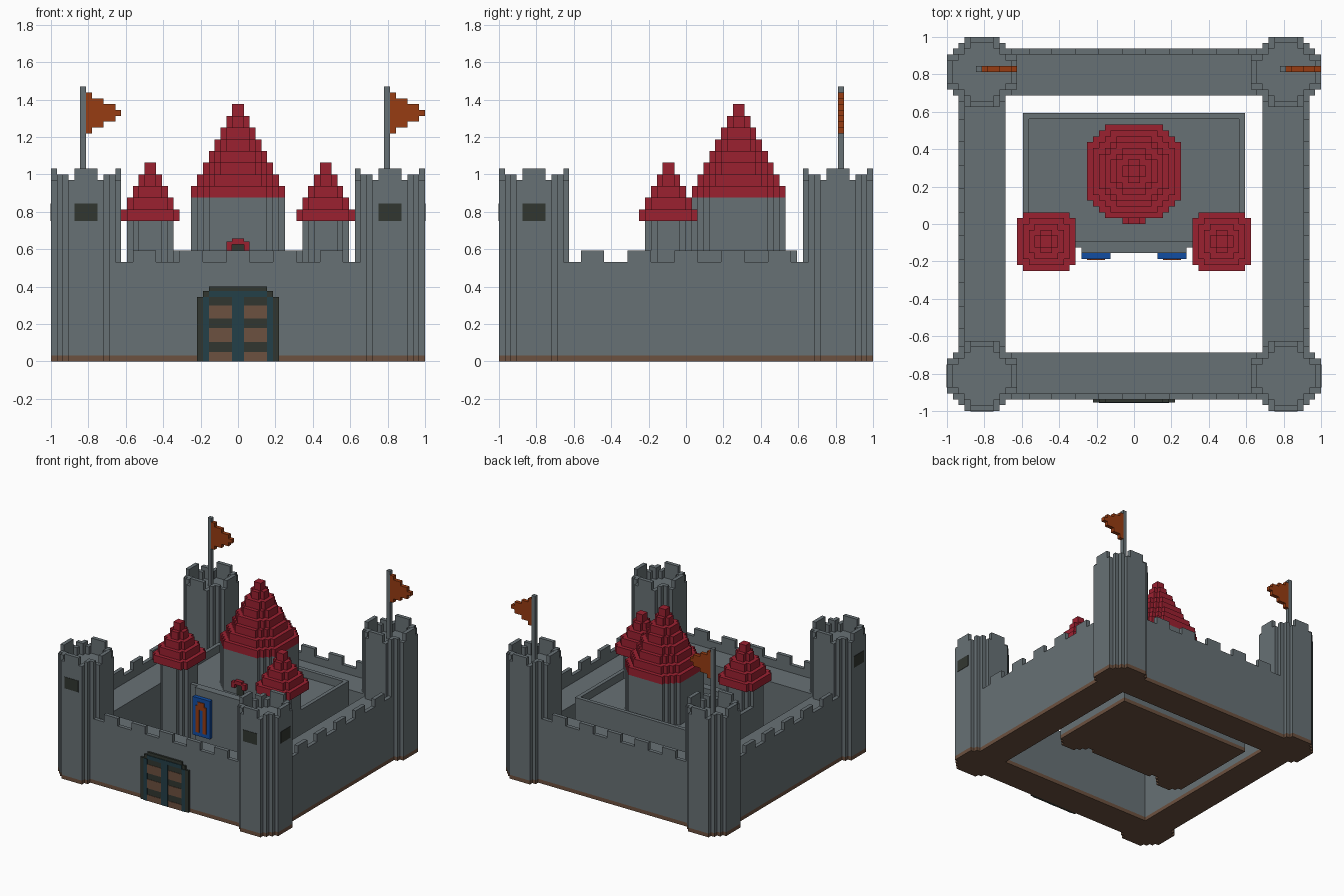
import bpy, bmesh

if "Cube" in bpy.data.objects:
    bpy.data.objects.remove(bpy.data.objects["Cube"])

V = 1 / 32  # size of one building block; all measures below are in blocks


def material(name, rgb):
    m = bpy.data.materials.new(name)
    m.use_nodes = True
    m.diffuse_color = (*rgb, 1)
    m.node_tree.nodes["Principled BSDF"].inputs["Base Color"].default_value = (*rgb, 1)
    return m


STONE = material("grey stone", (0.137, 0.165, 0.178))
RED = material("red roof", (0.33, 0.015, 0.030))
ORANGE = material("orange cloth", (0.31, 0.045, 0.006))
BROWN = material("brown wood", (0.150, 0.082, 0.050))
DARK = material("dark green iron", (0.031, 0.037, 0.030))
TEAL = material("teal trim", (0.017, 0.050, 0.065))
BLUE = material("blue cloth", (0.006, 0.075, 0.36))


def finish(name, bm, mat):
    bmesh.ops.recalc_face_normals(bm, faces=bm.faces)
    bmesh.ops.scale(bm, vec=(V, V, V), verts=bm.verts)
    me = bpy.data.meshes.new(name)
    bm.to_mesh(me)
    bm.free()
    me.materials.append(mat)
    ob = bpy.data.objects.new(name, me)
    bpy.context.collection.objects.link(ob)
    return ob


def boxes(name, mat, *spans):
    """One object from boxes given as (x0, x1, y0, y1, z0, z1)."""
    bm = bmesh.new()
    for x0, x1, y0, y1, z0, z1 in spans:
        vs = bmesh.ops.create_cube(bm, size=1)["verts"]
        for v in vs:
            v.co = (x0 if v.co.x < 0 else x1, y0 if v.co.y < 0 else y1,
                    z0 if v.co.z < 0 else z1)
    return finish(name, bm, mat)


def stepped(cx, cy, h, cut):
    """Square outline of half size h whose corners are cut in single steps."""
    q = [(h, h - cut)]
    for i in range(1, cut + 1):
        q += [(h - i, h - cut + i - 1), (h - i, h - cut + i)]
    pts = []
    for _ in range(4):
        pts += q
        q = [(-y, x) for x, y in q]
    return [(cx + x, cy + y) for x, y in pts]


def add_prism(bm, outline, z0, z1):
    low = [bm.verts.new((x, y, z0)) for x, y in outline]
    high = [bm.verts.new((x, y, z1)) for x, y in outline]
    bm.faces.new(low[::-1])
    bm.faces.new(high)
    for i in range(len(low)):
        j = (i + 1) % len(low)
        bm.faces.new((low[i], low[j], high[j], high[i]))


def prisms(name, mat, *parts):
    bm = bmesh.new()
    for outline, z0, z1 in parts:
        add_prism(bm, outline, z0, z1)
    return finish(name, bm, mat)


def ring(name, mat, outer, inner, z0, z1):
    bm = bmesh.new()
    loops = [[bm.verts.new((x, y, z)) for x, y in o]
             for o, z in ((outer, z0), (outer, z1), (inner, z1), (inner, z0))]
    n = len(outer)
    for a in range(4):
        for i in range(n):
            p, q, j = loops[a], loops[(a + 1) % 4], (i + 1) % n
            bm.faces.new((p[i], p[j], q[j], q[i]))
    return finish(name, bm, mat)


def roof(name, cx, cy, h, cut, z):
    """Stepped spire, each layer two blocks high and one block narrower per side."""
    prisms(name, RED, *[(stepped(cx, cy, r, min(cut, r // 2)),
                         z + 2 * (h - r), z + 2 * (h - r) + 2)
                        for r in range(h, 0, -1)])


# Corner towers with hollow tops and battlements
for sy, fb in ((-1, "front"), (1, "back")):
    for sx, lr in ((-1, "right"), (1, "left")):
        cx, cy, n = 26 * sx, 26 * sy, f"{fb}_{lr}_tower"
        outer = stepped(cx, cy, 6, 3)
        prisms(n + "_base", BROWN, (outer, 0, 1))
        prisms(n, STONE, (outer, 1, 29))
        ring(n + "_rim", STONE, outer, stepped(cx, cy, 5, 3), 29, 31)
        teeth = []
        for s in (-1, 1):
            a, b = sorted((5 * s, 6 * s))
            teeth += [(cx - 2, cx + 2, cy + a, cy + b, 31, 33),
                      (cx + a, cx + b, cy - 2, cy + 2, 31, 33)]
            for t in (-1, 1):
                x0, x1 = sorted((3 * s, 4 * s))
                y0, y1 = sorted((3 * t, 5 * t))
                teeth.append((cx + x0, cx + x1, cy + y0, cy + y1, 31, 32))
                x0, x1 = sorted((4 * s, 5 * s))
                y0, y1 = sorted((3 * t, 4 * t))
                teeth.append((cx + x0, cx + x1, cy + y0, cy + y1, 31, 32))
        boxes(n + "_battlements", STONE, *teeth)
        if sy < 0:
            # Windows on the front and the outer side
            xo = sorted((31.9 * sx, 32.1 * sx))
            boxes(n + "_windows", DARK, (cx - 2, cx + 2, -32.1, -31.9, 24, 27),
                  (*xo, cy - 2, cy + 2, 24, 27))
        else:
            # Flagpole and stepped pennant
            px = -27 if sx < 0 else 25
            boxes(n + "_flagpole", STONE, (px, px + 1, 26, 27, 29, 47))
            boxes(n + "_flag", ORANGE, *[(px + 1, px + 1 + w, 26, 27, 39 + i, 40 + i)
                                         for i, w in enumerate((1, 3, 5, 6, 5, 3, 1))])

# Curtain walls: base, body with walkway, outer parapet, battlements
for name, s, along_x in (("front_wall", -1, True), ("back_wall", 1, True),
                         ("right_wall", -1, False), ("left_wall", 1, False)):
    def span(a0, a1, d0, d1, z0, z1):
        d = sorted((d0 * s, d1 * s))
        return (a0, a1, *d, z0, z1) if along_x else (*d, a0, a1, z0, z1)
    boxes(name + "_base", BROWN, span(-22, 22, 22, 30, 0, 1))
    boxes(name, STONE, span(-22, 22, 22, 30, 1, 15))
    boxes(name + "_parapet", STONE, span(-21, 21, 29, 30, 15, 17))
    boxes(name + "_battlements", STONE,
          *[span(a, a + 4, 29, 30, 17, 19) for a in range(-18, 18, 8)])

# Gate: iron frame, teal door trim, wooden panels
boxes("gate_frame", DARK, (-7, 7, -30.5, -29.9, 0, 11), (-6, 6, -30.5, -29.9, 11, 12),
      (-5, 5, -30.5, -29.9, 12, 12.8))
boxes("gate_trim", TEAL, (-6, -5, -30.65, -30.4, 0, 11), (5, 6, -30.65, -30.4, 0, 11),
      (-1, 1, -30.65, -30.4, 0, 12), (-5, -1, -30.65, -30.4, 11, 12),
      (1, 5, -30.65, -30.4, 11, 12))
boxes("gate_panels", BROWN, *[(x, x + 4, -30.6, -30.4, z, z + h)
                              for x in (-5, 1) for z, h in ((0, 1.6), (3.3, 2.4), (7.3, 2.3))])

# Keep with lowered roof and parapet
boxes("keep_base", BROWN, (-19, 19, -4, 19, 0, 1), (-9, 9, -5, -4, 0, 1))
boxes("keep", STONE, (-19, 19, -4, 19, 1, 17), (-9, 9, -5, -4, 1, 19))
boxes("keep_parapet", STONE, (-19, 19, 18, 19, 17, 19), (-19, 19, -4, -3, 17, 19),
      (-19, -18, -3, 18, 17, 19), (18, 19, -3, 18, 17, 19))

# Main tower of the keep, its spire and hooded doorway
prisms("main_tower", STONE, (stepped(0, 9, 8, 3), 17, 28))
roof("main_spire", 0, 9, 8, 3, 28)
boxes("doorway", DARK, (-1, 1, 0.8, 1.5, 17, 20))
boxes("doorway_hood", RED, (-2, -1, 0, 1, 19, 20), (1, 2, 0, 1, 19, 20),
      (-2, 2, 0, 1, 20, 20.5), (-1, 1, 0, 1, 20.5, 21))

# Front turrets and cloth banners, one on each side
for s, side in ((-1, "right"), (1, "left")):
    outline = stepped(15 * s, -3, 4, 2)
    prisms(side + "_turret_base", BROWN, (outline, 0, 1))
    prisms(side + "_turret", STONE, (outline, 1, 24))
    roof(side + "_turret_spire", 15 * s, -3, 5, 1, 24)
    c = 6.5 * s
    boxes(side + "_banner", BLUE, (c - 2.5, c + 2.5, -6, -5, 7, 17))
    boxes(side + "_banner_arch", ORANGE, (c - 1.5, c - 0.5, -6.2, -5.9, 8, 15),
          (c + 0.5, c + 1.5, -6.2, -5.9, 8, 15), (c - 1, c + 1, -6.19, -5.9, 14, 16))
